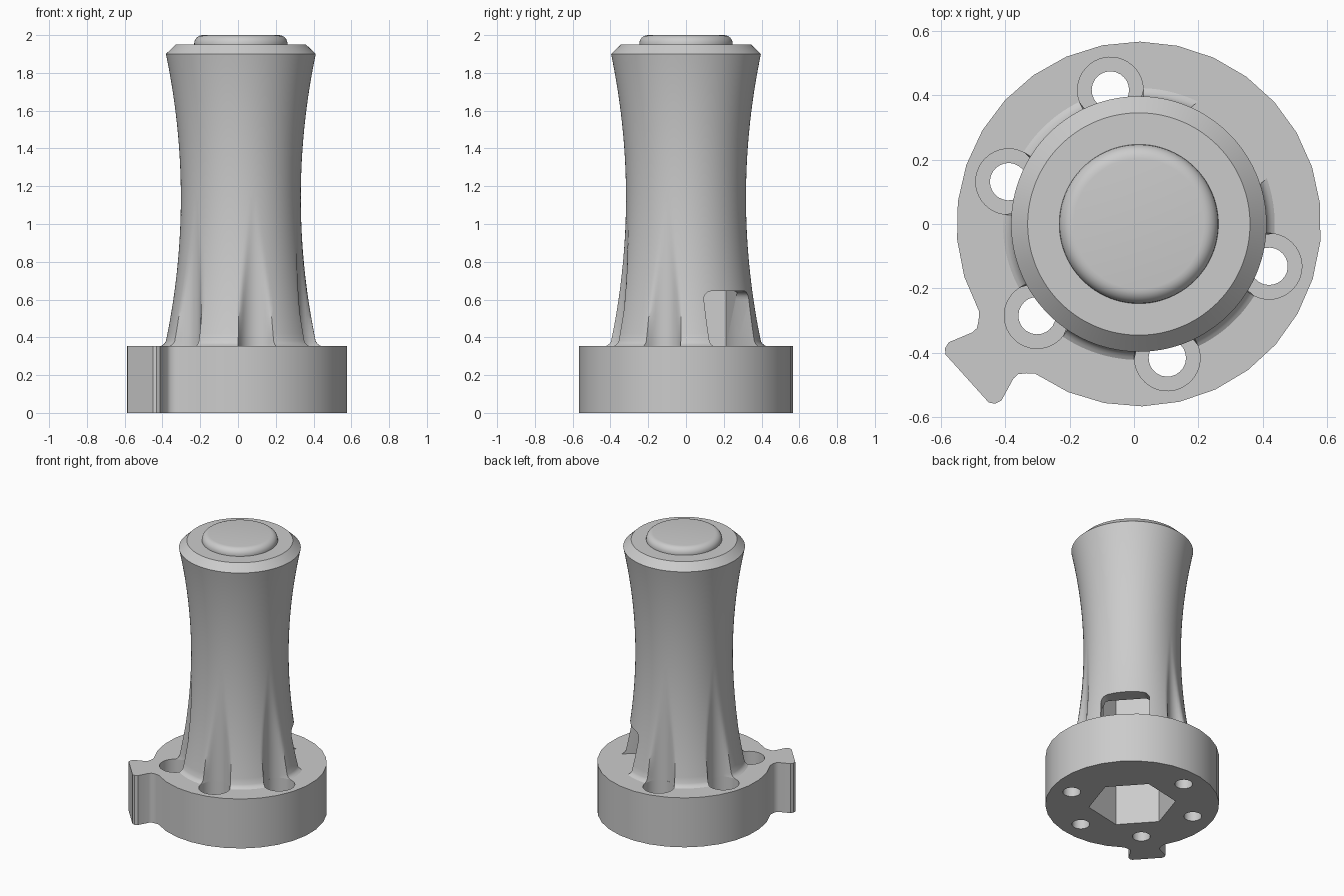
import bpy, bmesh, math
from mathutils import Matrix, Vector

cube = bpy.data.objects.get("Cube")
if cube:
    bpy.data.objects.remove(cube, do_unlink=True)

grey = bpy.data.materials.new("plain grey")
grey.use_nodes = True
grey.diffuse_color = (0.6, 0.6, 0.6, 1)
grey.node_tree.nodes["Principled BSDF"].inputs["Base Color"].default_value = (0.6, 0.6, 0.6, 1)

AXIS_X = 0.015
SLOT = math.radians(42)              # direction of the side window; the tab is opposite
BOLTS = [SLOT + math.radians(60 * k) for k in range(1, 6)]
BOLT_R, BORE_R = 0.425, 0.102


def loft(name, rings):
    """Closed solid through rings with equal point counts."""
    bm = bmesh.new()
    rows = [[bm.verts.new(p) for p in ring] for ring in rings]
    n = len(rows[0])
    for low, high in zip(rows, rows[1:]):
        for i in range(n):
            j = (i + 1) % n
            bm.faces.new((low[i], low[j], high[j], high[i]))
    bm.faces.new(rows[0][::-1])
    bm.faces.new(rows[-1])
    bmesh.ops.recalc_face_normals(bm, faces=bm.faces)
    mesh = bpy.data.meshes.new(name)
    bm.to_mesh(mesh)
    bm.free()
    obj = bpy.data.objects.new(name, mesh)
    bpy.context.collection.objects.link(obj)
    mesh.materials.append(grey)
    return obj


def prism(name, outline, z0, z1):
    return loft(name, [[(x, y, z) for x, y in outline] for z in (z0, z1)])


def circle(r, n, start=0.0, cx=0.0, cy=0.0):
    return [(cx + r * math.cos(start + math.tau * i / n),
             cy + r * math.sin(start + math.tau * i / n)) for i in range(n)]


def cut(target, cutter):
    mod = target.modifiers.new("cut", 'BOOLEAN')
    mod.operation = 'DIFFERENCE'
    mod.solver = 'EXACT'
    mod.object = cutter
    bpy.context.view_layer.objects.active = target
    bpy.ops.object.modifier_apply(modifier=mod.name)


# Flange: disc outline with a flared locating tab opposite the window
half_tab = [(0.55, 0.13), (0.57, 0.11), (0.59, 0.096), (0.61, 0.096),
            (0.684, 0.122), (0.705, 0.116), (0.717, 0.10)]
tab = [(u, -t) for u, t in half_tab] + [(u, t) for u, t in reversed(half_tab)]
gap = math.atan2(0.13, 0.55)
steps = 28
arc = [(0.566 * math.cos(a), 0.566 * math.sin(a)) for a in
       (gap + (math.tau - 2 * gap) * i / steps for i in range(1, steps))]
turn = Matrix.Rotation(SLOT + math.pi, 2)
flange = prism("flange", [turn @ Vector(p) for p in tab + arc], 0, 0.355)


# Handle: waisted grip whose foot is fluted above each bolt
def grip_radius(z):
    foot = max(0.0, 0.38 - z) / 0.025
    return 0.3175 + 0.079 * ((z - 1.14) / 0.76) ** 2 + 0.02 * foot ** 2


def fluted_radius(z, angle):
    r = grip_radius(z)
    if z > 1.1:
        return r
    bore = BORE_R + 0.006 * (z - 0.355) / 0.7
    soft = 0.02 * min(1.0, max(0.05, (1.1 - z) / 0.6))
    for b in BOLTS:
        side = BOLT_R * math.sin(angle - b)
        if abs(side) < bore and math.cos(angle - b) > 0:
            wall = BOLT_R * math.cos(angle - b) - math.sqrt(bore ** 2 - side ** 2)
            h = max(soft - abs(r - wall), 0) / soft
            r = min(r, wall) - h * h * soft / 4
    return r


N = 180
angles = [SLOT + math.tau * i / N for i in range(N)]
levels = [0.355, 0.36, 0.367, 0.38] + [0.38 + 0.04 * i for i in range(1, 39)]
levels[-1] = 1.9
rings = [[(fluted_radius(z, a) * math.cos(a), fluted_radius(z, a) * math.sin(a), z)
          for a in angles] for z in levels]
# Chamfered shoulder and rounded end button
cap = [(0.345, 1.95), (0.247, 1.95)]
cap += [(0.202 + 0.045 * math.cos(t), 1.955 + 0.045 * math.sin(t))
        for t in (math.pi / 12 * i for i in range(7))]
rings += [[(r * math.cos(a), r * math.sin(a), z) for a in angles] for r, z in cap]
handle = loft("handle", rings)

# Hexagonal socket through the flange and up the handle
socket = prism("socket_cutter", circle(0.285, 6, SLOT + math.pi / 6), -0.1, 1.4)
cut(flange, socket)
cut(handle, socket)

# Side window with rounded upper corners, opening into the socket
W, TOP, R = 0.16, 0.645, 0.045
corner = [(W - R + R * math.cos(t), TOP - R + R * math.sin(t))
          for t in (math.pi / 12 * i for i in range(7))]
arch = [(W, 0.3)] + corner + [(-x, z) for x, z in reversed(corner)] + [(-W, 0.3)]
window = prism("window_cutter", arch, 0.1, 0.7)
# local x -> tangent, local y -> up, local z -> outward
c, s = math.cos(SLOT), math.sin(SLOT)
window.data.transform(Matrix(((-s, 0, c, 0), (c, 0, s, 0), (0, 1, 0, 0), (0, 0, 0, 1))))
cut(handle, window)

# Counterbored bolt holes
cutters = [socket, window]
for b in BOLTS:
    x, y = BOLT_R * math.cos(b), BOLT_R * math.sin(b)
    for r, z0, n in ((BORE_R, 0.15, 40), (0.058, -0.1, 24)):
        hole = prism("hole_cutter", circle(r, n, b, x, y), z0, 0.5)
        cut(flange, hole)
        cutters.append(hole)

for cutter in cutters:
    bpy.data.objects.remove(cutter, do_unlink=True)

# Place on the shared axis and smooth
for obj in (flange, handle):
    obj.location.x = AXIS_X
    bpy.ops.object.select_all(action='DESELECT')
    obj.select_set(True)
    bpy.context.view_layer.objects.active = obj
    bpy.ops.object.shade_smooth_by_angle(angle=math.radians(35))
